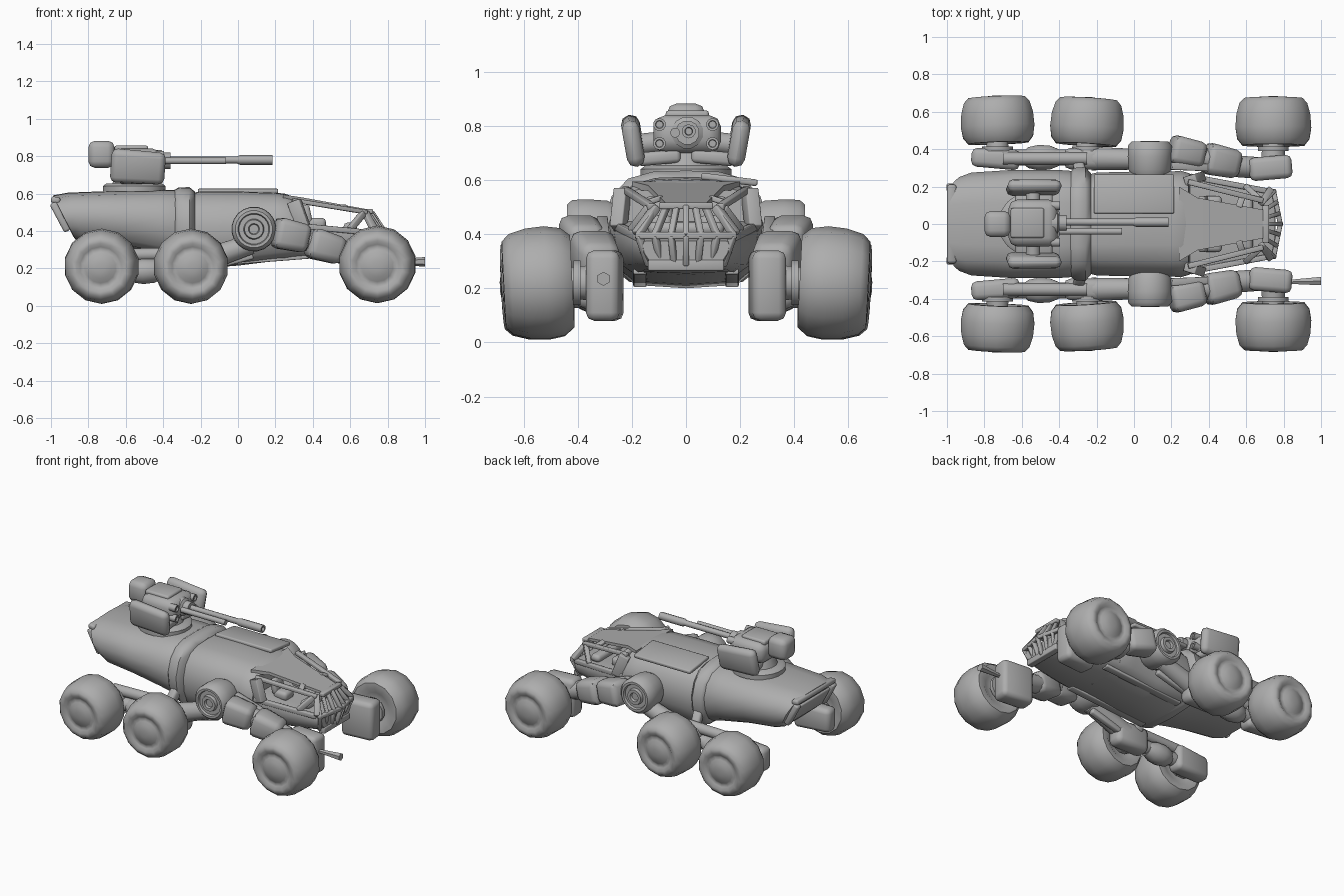
import bpy, bmesh, math
from mathutils import Vector, Matrix

cube = bpy.data.objects.get("Cube")
if cube:
    bpy.data.objects.remove(cube, do_unlink=True)

grey = bpy.data.materials.new("plain_grey")
grey.use_nodes = True
grey.diffuse_color = (0.42, 0.42, 0.42, 1)
grey.node_tree.nodes["Principled BSDF"].inputs["Base Color"].default_value = (0.42, 0.42, 0.42, 1)
parts = []


def finish(name, bm):
    bmesh.ops.recalc_face_normals(bm, faces=bm.faces)
    mesh = bpy.data.meshes.new(name)
    bm.to_mesh(mesh)
    bm.free()
    mesh.materials.append(grey)
    ob = bpy.data.objects.new(name, mesh)
    bpy.context.collection.objects.link(ob)
    parts.append(ob)
    return ob


def skin(name, rings):
    """Closed skin through a row of equal rings."""
    bm = bmesh.new()
    rows = [[bm.verts.new(p) for p in ring] for ring in rings]
    n = len(rows[0])
    for a, b in zip(rows, rows[1:]):
        for i in range(n):
            j = (i + 1) % n
            bm.faces.new((a[i], a[j], b[j], b[i]))
    bm.faces.new(rows[0])
    bm.faces.new(rows[-1])
    return finish(name, bm)


def lathe(name, profile, origin, direction, segs=16):
    """Turn (radius, distance) pairs about an axis."""
    q = Vector(direction).to_track_quat('Z', 'Y')
    rings = []
    for r, d in profile:
        ring = []
        for i in range(segs):
            a = math.tau * (i + .5) / segs
            ring.append(Vector(origin) + q @ Vector((r * math.cos(a), r * math.sin(a), d)))
        rings.append(ring)
    return skin(name, rings)


def tube(name, p, q, r1, r2=None, segs=12):
    d = Vector(q) - Vector(p)
    return lathe(name, [(r1, 0), (r2 or r1, d.length)], p, d, segs)


def block(name, centre, size, bevel=.02, rot=(0, 0, 0), taper=1):
    """Bevelled box; taper narrows its +x end."""
    bm = bmesh.new()
    bmesh.ops.create_cube(bm, size=1)
    for v in bm.verts:
        k = taper if v.co.x > 0 else 1
        v.co = Vector((v.co.x * size[0], v.co.y * size[1] * k, v.co.z * size[2] * k))
    bmesh.ops.bevel(bm, geom=bm.edges[:], offset=bevel, segments=2, profile=.5, affect='EDGES')
    turn = Matrix.Identity(3)
    for a, axis in zip(rot, 'XYZ'):
        turn = Matrix.Rotation(math.radians(a), 3, axis) @ turn
    for v in bm.verts:
        v.co = turn @ v.co + Vector(centre)
    return finish(name, bm)


def bar(name, p, q, width, height, bevel=.005):
    """Box beam between two points."""
    p, q = Vector(p), Vector(q)
    d = q - p
    ob = block(name, (0, 0, 0), (d.length, width, height), bevel)
    ob.data.transform(Matrix.Translation((p + q) / 2) @ d.to_track_quat('X', 'Z').to_matrix().to_4x4())
    return ob


HALF = [(0, 1), (.4, .99), (.7, .93), (.9, .78), (1, .55), (.96, .32), (.84, .12), (.68, .03), (0, 0)]
TUB = [(0, 1), (.5, 1), (.9, 1), (.97, .97), (1, .8), (.96, .5), (.85, .2), (.7, .04), (0, 0)]


def hull(name, stations, half=HALF):
    """Stations: x, half width, bottom, top, slant of the section."""
    outline = half + [(-y, z) for y, z in half[-2:0:-1]]
    return skin(name, [[(x - s * z, y * w, lo + z * (hi - lo)) for y, z in outline]
                       for x, w, lo, hi, s in stations])


# Hull sections
hull("rear_hull", [(-.88, .21, .37, .55, .09), (-.87, .25, .355, .59, .12), (-.82, .275, .34, .605, .09),
                   (-.62, .29, .32, .615, .03), (-.42, .29, .28, .62, 0), (-.28, .28, .24, .62, 0),
                   (-.24, .26, .23, .6, 0)])
hull("hull_band", [(-.34, .28, .25, .62, 0), (-.32, .3, .23, .632, 0), (-.26, .305, .21, .635, 0),
                   (-.23, .27, .22, .61, 0)])
hull("middle_hull", [(-.26, .26, .22, .6, 0), (-.2, .275, .2, .612, 0), (0, .28, .215, .612, 0),
                     (.2, .28, .24, .605, 0), (.25, .285, .245, .6, 0), (.31, .27, .25, .585, .02)])
hull("cabin_tub", [(.28, .27, .25, .45, 0), (.45, .24, .255, .42, 0), (.6, .21, .265, .4, 0),
                   (.71, .18, .275, .385, 0), (.75, .16, .285, .375, 0)], TUB)

# Tail panel with its frame
block("tail_panel", (-.945, 0, .465), (.02, .34, .14), .008, (0, -28, 0))
block("tail_lip", (-.975, 0, .565), (.05, .42, .035), .012, (0, 10, 0))
for s in (1, -1):
    block("tail_frame", (-.95, s * .195, .475), (.04, .045, .17), .012, (0, -28, 0))

# Roof hatch and belly rails
block("roof_hatch", (0, .16, .602), (.43, .21, .025), .008, (-7, 0, 0))
for s in (1, -1):
    bar("belly_rail", (-.22, s * .17, .215), (.38, s * .17, .262), .05, .02)

# Open cabin frame
roof = [[(.24, -.2, .595), (.24, .2, .595), (.24, .2, .565), (.24, -.2, .565)],
        [(.34, -.14, .58), (.34, .14, .58), (.34, .14, .56), (.34, -.14, .56)],
        [(.7, -.075, .515), (.7, .075, .515), (.7, .075, .497), (.7, -.075, .497)]]
skin("cabin_roof", roof)
for s in (1, -1):
    bar("roof_rail", (.29, s * .225, .565), (.69, s * .125, .5), .03, .024)
    bar("rear_pillar", (.3, s * .235, .56), (.35, s * .25, .42), .05, .07)
    bar("front_pillar", (.67, s * .135, .495), (.6, s * .2, .41), .03, .035)
    bar("sill_rail", (.3, s * .255, .43), (.72, s * .175, .39), .03, .03)
    bar("roof_cross_bar", (.56, s * .09, .535), (.58, s * .15, .515), .035, .02)
    block("seat", (.42, s * .1, .44), (.1, .1, .06), .02)
    block("seat_back", (.37, s * .1, .49), (.04, .1, .1), .015, (0, -12, 0))
block("dashboard", (.6, 0, .42), (.07, .28, .05), .02)

# Nose grille: bent ribs joined by cross members
for y in (-.175, -.115, -.055, 0, .055, .115, .175):
    inset = abs(y) * .2
    top, mid, low = (.715 - inset, y * .62, .502), (.785 - inset, y, .395), (.75 - inset, y * .78, .285)
    bar("grille_rib_upper", top, mid, .022, .026)
    bar("grille_rib_lower", mid, low, .022, .026)
bar("grille_top_bar", (.705, -.1, .505), (.705, .1, .505), .035, .025)
bar("grille_chin", (.735, -.14, .285), (.735, .14, .285), .045, .04)
for s in (1, -1):
    bar("grille_middle_bar", (.782, 0, .395), (.745, s * .185, .395), .026, .026)
    bar("grille_cheek", (.68, s * .11, .5), (.73, s * .185, .4), .035, .03)

# Wheels with shallow sidewalls and domed hubs
WHEEL = [(.06, -.105), (.1, -.108), (.13, -.125), (.17, -.125), (.198, -.09), (.208, -.03), (.203, .04),
         (.186, .1), (.16, .128), (.135, .13), (.115, .118), (.1, .114), (.085, .12), (.06, .132), (.025, .138)]
for side, s in (("left", 1), ("right", -1)):
    for place, x, z, y, toe, k in (("front", .745, .22, .545, 0, 1), ("middle", -.25, .21, .545, .06, .97),
                                   ("rear", -.73, .21, .553, -.04, .97)):
        profile = [(r * k, d * k) for r, d in WHEEL]
        lathe(side + "_" + place + "_wheel", profile, (x, s * y, z), (toe, s, -.05), 14)
        tube(side + "_" + place + "_axle", (x, s * .33, z), (x, s * .47, z), .07, .055)
        tube(side + "_" + place + "_axle_collar", (x, s * .39, z), (x, s * .415, z), .085)

    # Shoulder joint
    lathe(side + "_shoulder", [(.1, 0), (.115, .03), (.12, .1), (.118, .16), (.1, .18), (.085, .18),
                               (.08, .165), (.055, .165), (.05, .185), (.03, .185), (.025, .17)],
          (.085, s * .26, .41), (0, s, 0), 20)

    # Front arm
    block(side + "_upper_arm", (.285, s * .385, .375), (.19, .155, .17), .035, (0, 12, -s * 12), .88)
    tube(side + "_elbow", (.34, s * .35, .36), (.44, s * .34, .34), .06)
    block(side + "_lower_arm", (.47, s * .335, .315), (.2, .175, .17), .04, (0, 16, -s * 12), .85)
    bar(side + "_arm_piston", (.2, s * .31, .45), (.44, s * .3, .37), .04, .04)
    tube(side + "_wrist", (.53, s * .31, .29), (.66, s * .3, .25), .06)
    block(side + "_front_knuckle", (.73, s * .3, .21), (.23, .125, .26), .03, (0, 0, s * 5))

    # Rear arm chain
    tube(side + "_trailing_arm", (.07, s * .345, .33), (-.22, s * .35, .23), .055, .065)
    bar(side + "_trailing_piston", (.08, s * .32, .27), (-.22, s * .32, .19), .04, .04, .01)
    block(side + "_middle_knuckle", (-.25, s * .35, .21), (.25, .115, .17), .035)
    lathe(side + "_link_ball", [(.035, 0), (.058, .025), (.07, .08), (.066, .14), (.045, .19)],
          (-.59, s * .355, .18), (1, 0, .05), 12)
    tube(side + "_link_rod", (-.7, s * .35, .27), (-.25, s * .35, .28), .035)
    tube(side + "_link_core", (-.66, s * .355, .19), (-.3, s * .355, .2), .045)
    block(side + "_rear_knuckle", (-.74, s * .35, .2), (.26, .1, .16), .03, (0, 0, -s * 4), 1.1)
    bar(side + "_hull_strut", (-.3, s * .34, .24), (-.28, s * .25, .36), .06, .06, .015)

    # Turret side pods
    block("turret_" + side + "_pod", (-.535, s * .195, .742), (.29, .07, .185), .032, (-s * 10, 4, 0), .93)
    bar("turret_" + side + "_cradle", (-.535, s * .02, .69), (-.535, s * .18, .675), .2, .05, .015)
    tube("turret_" + side + "_trunnion", (-.54, s * .1, .74), (-.54, s * .19, .73), .04)
    for dz in (-.035, .035):
        lathe("turret_" + side + "_lamp", [(.024, 0), (.024, .05), (.015, .05), (.013, .04)],
              (-.445, s * .098, .77 + dz), (1, 0, 0), 10)

# Antenna spike on the right knuckle
tube("side_spike", (.8, -.31, .235), (1, -.305, .235), .01, .026, 6)

# Turret
lathe("turret_ring", [(.17, 0), (.17, .03), (.15, .045)], (-.555, 0, .61), (0, 0, 1), 20)
lathe("turret_neck", [(.12, 0), (.1, .06)], (-.555, 0, .65), (0, 0, 1), 16)
block("turret_body", (-.54, .005, .77), (.26, .25, .14), .045)
block("turret_top", (-.57, .005, .84), (.18, .16, .035), .012)
block("turret_rear_drum", (-.73, 0, .81), (.14, .14, .145), .035)
lathe("gun_collar", [(.06, 0), (.06, .05), (.045, .06), (.045, .1), (.03, .1)], (-.46, .005, .775), (1, 0, 0), 12)

# Guns
lathe("main_barrel", [(.019, 0), (.019, .37), (.026, .385), (.026, .56), (.015, .56), (.013, .53)],
      (-.375, .01, .78), (1, 0, 0), 10)
tube("second_barrel", (-.4, -.04, .775), (-.065, -.04, .775), .018)

# Smooth shading with crisp edges
bpy.ops.object.select_all(action='DESELECT')
for ob in parts:
    ob.select_set(True)
bpy.context.view_layer.objects.active = parts[0]
bpy.ops.object.shade_smooth_by_angle(angle=math.radians(48))
